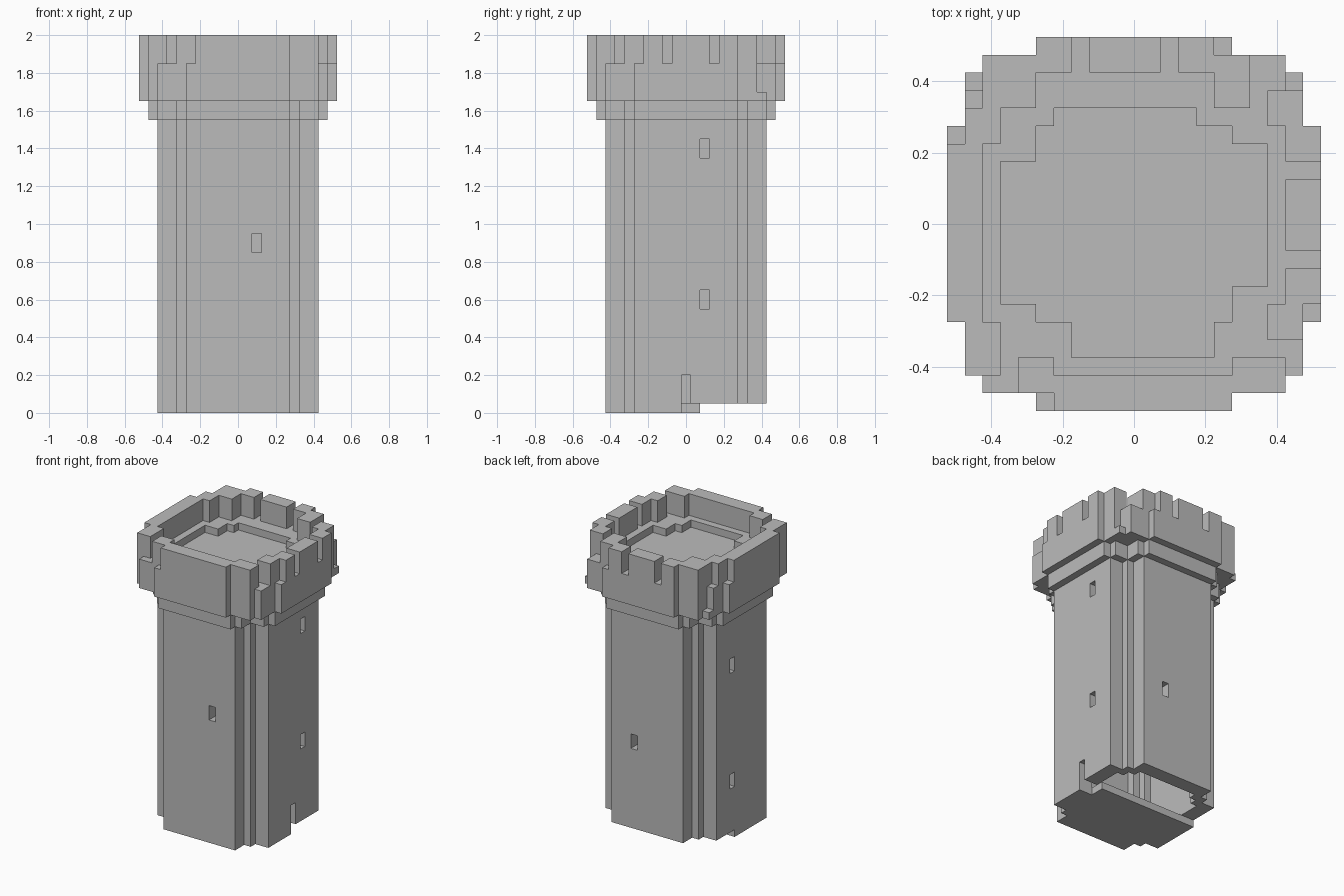
import bpy, bmesh, math
from mathutils import Vector

if "Cube" in bpy.data.objects:
    bpy.data.objects.remove(bpy.data.objects["Cube"], do_unlink=True)

U = 0.05          # block size
N = 21            # blocks across the widest part

stone = bpy.data.materials.new("grey_stone")
stone.use_nodes = True
GREY = (0.5, 0.5, 0.5, 1)
stone.diffuse_color = GREY
stone.node_tree.nodes["Principled BSDF"].inputs["Base Color"].default_value = GREY
stone.node_tree.nodes["Principled BSDF"].inputs["Roughness"].default_value = 0.9


def cells(*rects):
    """Plan cells covered by rectangles (column from, to, row from, to); rows count from the back."""
    return {(i, t) for a, b, c, d in rects for i in range(a, b) for t in range(c, d)}


def cross(*steps):
    """Symmetric stepped plan: each step is the inset of a rectangle in one axis and the other."""
    return cells(*[(a, N - a, b, N - b) for a, b in steps],
                 *[(b, N - b, a, N - a) for a, b in steps])


def fill(plan, k0, k1):
    """Blocks standing on a plan between two heights."""
    return {(i, t, k) for i, t in plan for k in range(k0, k1)}


AXES = [Vector(v) for v in ((1, 0, 0), (0, 1, 0), (0, 0, 1))]


def build(name, blocks):
    """Skin a set of blocks with only its exposed faces, merged into large flat ones."""
    bm = bmesh.new()
    verts = {}

    def vert(p):
        key = tuple(round(c) for c in p)
        if key not in verts:
            x, t, k = key
            verts[key] = bm.verts.new(((x - N / 2) * U, (N / 2 - t) * U, k * U))
        return verts[key]

    for block in blocks:
        base = Vector(block)
        for n in range(3):
            a, u, v = AXES[n], AXES[n - 2], AXES[n - 1]
            for side in (0, 1):
                near = base + a * (2 * side - 1)
                if tuple(int(c) for c in near) in blocks:
                    continue
                p = base + a * side
                loop = [vert(q) for q in (p, p + u, p + u + v, p + v)]
                # rows run backwards in y, so the winding is mirrored
                bm.faces.new(loop[::-1] if side else loop)
    bmesh.ops.dissolve_limit(bm, angle_limit=math.radians(1),
                             verts=bm.verts[:], edges=bm.edges[:])
    bmesh.ops.triangulate(bm, faces=[f for f in bm.faces if len(f.verts) > 4])
    mesh = bpy.data.meshes.new(name)
    bm.to_mesh(mesh)
    bm.free()
    mesh.materials.append(stone)
    obj = bpy.data.objects.new(name, mesh)
    bpy.context.scene.collection.objects.link(obj)
    return obj


# Stepped plans
shaft_plan = cross((2, 5), (4, 4))
collar_plan = cross((1, 5), (2, 4))
crown_plan = cross((0, 5), (1, 2))
hollow_plan = cross((4, 6), (5, 5))

# Shaft: hollow, with a floor slab under the front part only
shaft = fill(shaft_plan, 0, 31) - fill(hollow_plan, 1, 31)
shaft -= fill(cells((0, N, 0, 9)), 0, 1)
shaft -= fill(cells((17, N, 0, 11)), 0, 1)

# Doorway and slit windows
shaft -= fill(cells((17, 19, 10, 11)), 0, 4)
front_slit = cells((12, 13, 17, 19))
back_slit = cells((12, 13, 2, 4))
left_slit = cells((17, 19, 8, 9))
right_slit = cells((2, 4, 8, 9))
for slit, k in ((front_slit, 17), (back_slit, 12), (left_slit, 11),
                (left_slit, 27), (right_slit, 7), (right_slit, 23)):
    shaft -= fill(slit, k, k + 2)
build("tower_shaft", shaft)

# Collar under the crown
build("collar", fill(collar_plan - hollow_plan, 31, 33))

# Crown: walkway around a sunken floor, with broken corner blocks
sunken = cells((6, 14, 4, 5), (5, 16, 5, 6), (5, 18, 6, 7), (3, 18, 7, 14),
               (3, 16, 14, 15), (5, 16, 15, 16), (7, 15, 16, 18))
crown = fill(crown_plan, 33, 37) - fill(sunken, 36, 37)
crown -= fill({(19, 2), (1, 2)}, 34, 37)

# Battlements
back_wall = cells((5, 7, 0, 2), (8, 12, 0, 2), (13, 15, 0, 2), (15, 17, 1, 4))
right_wall = cells((2, 5, 1, 4), (1, 3, 4, 6), (0, 2, 6, 16), (1, 3, 16, 19))
front_wall = cells((4, 6, 18, 20), (6, 16, 19, N), (16, 19, 18, 20))
left_wall = cells((18, 20, 15, 17), (19, N, 13, 15), (19, N, 8, 12),
                  (19, N, 5, 7), (18, 20, 3, 5))
crown |= fill((back_wall | right_wall | front_wall | left_wall) & crown_plan, 37, 40)
build("crown_with_battlements", crown)
